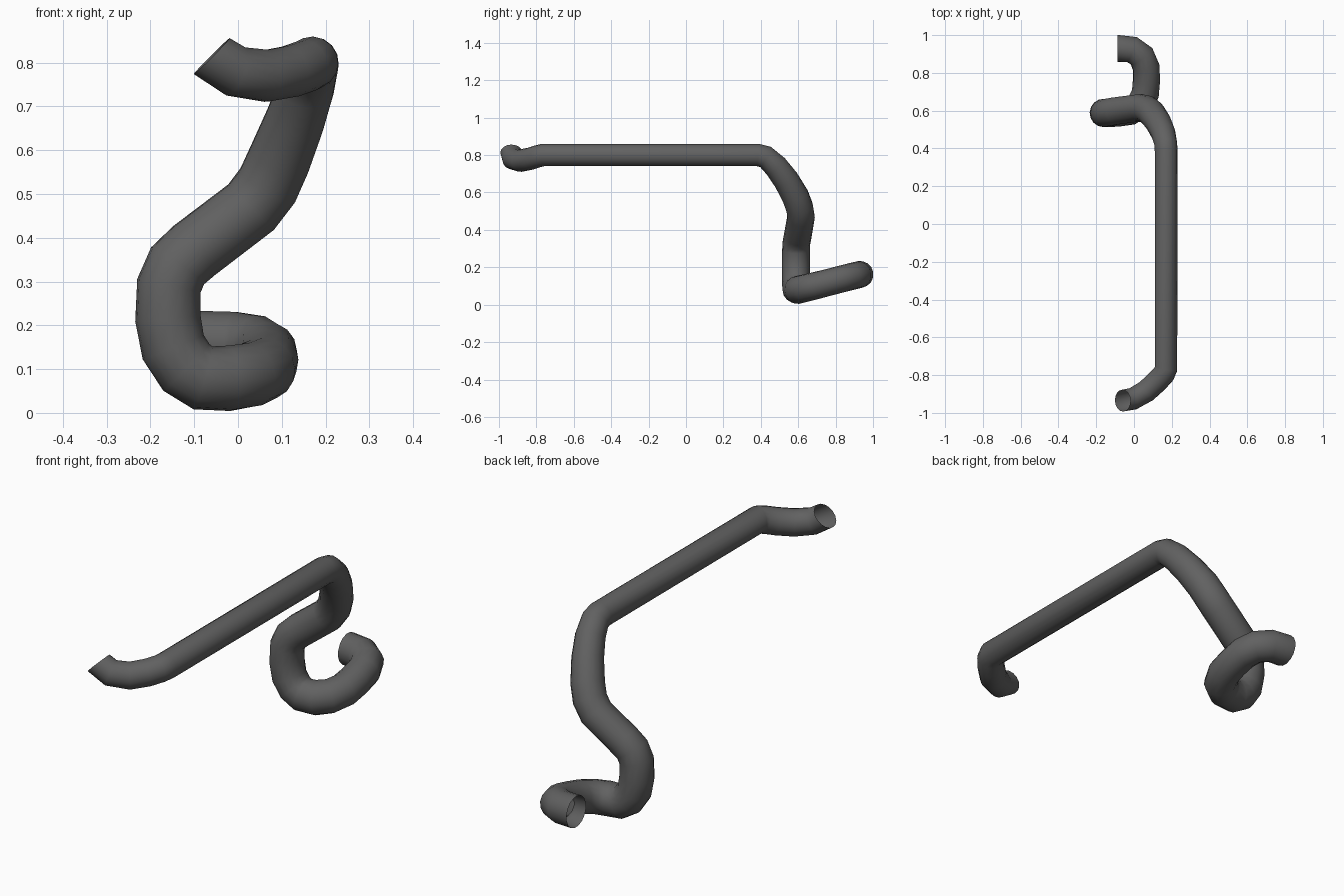
import bpy, bmesh, math
from mathutils import Vector

SIDES = 16

# Centre line of the pipe: x, y, z, radius
PATH = [
    # upturned front end
    (-0.06, -0.935, 0.815, 0.058), (-0.005, -0.925, 0.780, 0.059),
    (0.065, -0.885, 0.770, 0.060), (0.120, -0.835, 0.780, 0.060),
    (0.157, -0.795, 0.793, 0.060), (0.170, -0.765, 0.800, 0.060),
    # long straight run and drop at the back
    (0.170, 0.385, 0.800, 0.060), (0.168, 0.425, 0.790, 0.061),
    (0.155, 0.480, 0.740, 0.065), (0.130, 0.535, 0.667, 0.069),
    (0.095, 0.585, 0.580, 0.073), (0.068, 0.607, 0.520, 0.074),
    (0.030, 0.615, 0.470, 0.074), (-0.100, 0.598, 0.371, 0.074),
    (-0.138, 0.591, 0.336, 0.074), (-0.158, 0.588, 0.290, 0.074),
    # vertical piece and bottom elbow
    (-0.160, 0.588, 0.215, 0.075), (-0.148, 0.588, 0.150, 0.075),
    (-0.118, 0.589, 0.104, 0.075), (-0.080, 0.591, 0.080, 0.075),
    # rising hook
    (-0.020, 0.598, 0.079, 0.075), (0.030, 0.630, 0.087, 0.074),
    (0.060, 0.690, 0.101, 0.073), (0.066, 0.760, 0.119, 0.072),
    (0.064, 0.830, 0.137, 0.072), (0.040, 0.888, 0.152, 0.072),
    (-0.010, 0.923, 0.160, 0.072), (-0.088, 0.930, 0.162, 0.072),
]

metal = bpy.data.materials.new("dark grey metal")
metal.diffuse_color = (0.12, 0.12, 0.12, 1)


def sweep(name, path, start_dir, end_dir):
    """Sweep an open round tube along the path with a twist-free frame."""
    pts = [Vector(p[:3]) for p in path]
    bm = bmesh.new()
    rings, normal = [], Vector((0, 1, 0))
    for i, p in enumerate(pts):
        if i == 0:
            t, mitre = Vector(start_dir).normalized(), 1
        elif i == len(pts) - 1:
            t, mitre = Vector(end_dir).normalized(), 1
        else:
            a, b = (p - pts[i - 1]).normalized(), (pts[i + 1] - p).normalized()
            t = (a + b).normalized()
        normal = (normal - t * normal.dot(t)).normalized()
        side = t.cross(normal)
        r = path[i][3]
        rings.append([bm.verts.new(p + r * (math.cos(k * math.tau / SIDES) * normal
                                            + math.sin(k * math.tau / SIDES) * side))
                      for k in range(SIDES)])
    for a, b in zip(rings, rings[1:]):
        for k in range(SIDES):
            n = (k + 1) % SIDES
            bm.faces.new((a[k], a[n], b[n], b[k]))
    bm.normal_update()
    me = bpy.data.meshes.new(name)
    bm.to_mesh(me)
    bm.free()
    me.materials.append(metal)
    ob = bpy.data.objects.new(name, me)
    bpy.context.collection.objects.link(ob)
    bpy.context.view_layer.objects.active = ob
    ob.select_set(True)
    bpy.ops.object.shade_smooth_by_angle(angle=math.radians(50))
    return ob


# Bent pipe, open at both ends
sweep("bent_pipe", PATH, (1, 0.05, -1), (-1, 0, 0))
